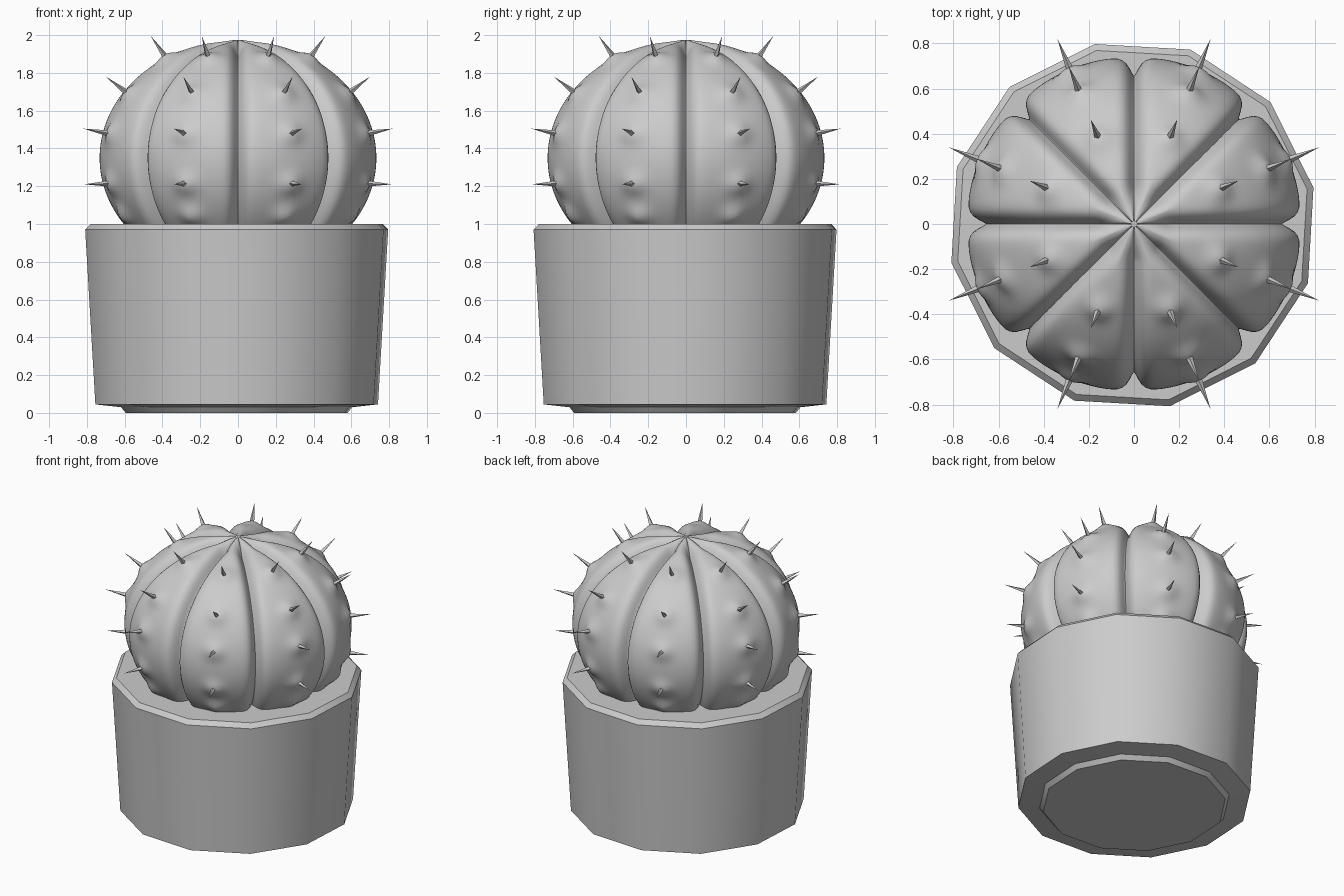
import bpy, bmesh
from math import sin, cos, pi, exp, radians
from mathutils import Vector

cube = bpy.data.objects.get("Cube")
if cube:
    bpy.data.objects.remove(cube)

grey = bpy.data.materials.new("plain_grey")
grey.use_nodes = True
grey.diffuse_color = (0.6, 0.6, 0.6, 1)
grey.node_tree.nodes["Principled BSDF"].inputs["Base Color"].default_value = (0.6, 0.6, 0.6, 1)

LOBES, CENTRE_Z, HALF_HEIGHT = 8, 1.35, 0.625


def finish(bm, name, angle):
    bmesh.ops.recalc_face_normals(bm, faces=bm.faces)
    mesh = bpy.data.meshes.new(name)
    bm.to_mesh(mesh)
    bm.free()
    mesh.materials.append(grey)
    obj = bpy.data.objects.new(name, mesh)
    bpy.context.collection.objects.link(obj)
    bpy.ops.object.select_all(action='DESELECT')
    obj.select_set(True)
    bpy.context.view_layer.objects.active = obj
    bpy.ops.object.shade_smooth_by_angle(angle=radians(angle))
    return obj


def bridge(bm, rings):
    for low, high in zip(rings, rings[1:]):
        n = len(low)
        for i in range(n):
            j = (i + 1) % n
            bm.faces.new((low[i], low[j], high[j], high[i]))


# Pot: twelve-sided tapered body with a small foot and chamfered rim
bm = bmesh.new()
profile = [(0.6, 0), (0.625, 0.03), (0.764, 0.045), (0.819, 0.97), (0.79, 1.0)]
rings = []
for r, z in profile:
    angles = [radians(11.7 + 30 * i) for i in range(12)]
    rings.append([bm.verts.new((r * cos(a) - 0.007, r * sin(a) - 0.005, z)) for a in angles])
bridge(bm, rings)
bm.faces.new(rings[0][::-1])
bm.faces.new(rings[-1])
finish(bm, "pot", 35)

# Spines on each lobe: (base radius, base height), (tip radius, tip height)
spines = [((0.40, 1.865), (0.50, 1.995)), ((0.615, 1.68), (0.757, 1.78)),
          ((0.715, 1.475), (0.887, 1.505)), ((0.715, 1.215), (0.88, 1.21))]
bumps = [base for base, tip in spines] + [(0.64, 1.05)]


def cactus_point(t, lat):
    """Point on a lobe; t runs from groove to groove as -1..1, at latitude lat."""
    half = pi / LOBES
    flat = cos(lat)
    radius = 0.742 * flat
    edge = (1 - abs(t)) * half * radius             # distance to the groove
    fade = min(1, (radius / 0.17) ** 2)
    groove = 0.072 * fade * exp(-(edge / 0.032) ** 1.5)
    scale = 1 - 0.018 * t ** 4 - groove / 0.742
    r, z = radius * scale, CENTRE_Z + HALF_HEIGHT * sin(lat) * scale
    # Raised areole under each spine
    for br, bz in bumps:
        d2 = (r - br) ** 2 + (z - bz) ** 2 + (t * half * radius) ** 2
        lift = 0.03 * exp(-d2 / 0.0032)
        r += lift * cos(lat)
        z += lift * sin(lat)
    return r, z


# Cactus body: ribbed, slightly flattened ball
bm = bmesh.new()
STEPS, ROWS = 26, 84
rings = []
for row in range(ROWS):
    lat = radians(-46 + 135 * row / (ROWS - 1))
    ring = []
    for lobe in range(LOBES):
        for k in range(STEPS):
            t = sin(pi / 2 * (2 * k / STEPS - 1))   # finer steps near the grooves
            a = (lobe + 0.5 + t / 2) * 2 * pi / LOBES
            r, z = cactus_point(t, lat)
            ring.append(bm.verts.new((r * cos(a), r * sin(a), z)))
    rings.append(ring)
bridge(bm, rings)
bm.faces.new(rings[0][::-1])
bm.faces.new(rings[-1])
finish(bm, "cactus_body", 60)

# Spines: four-sided needles
bm = bmesh.new()
for lobe in range(LOBES):
    a = (lobe + 0.5) * 2 * pi / LOBES
    for (br, bz), (tr, tz) in spines:
        base = Vector((br * cos(a), br * sin(a), bz))
        tip = Vector((tr * cos(a), tr * sin(a), tz))
        side = Vector((-sin(a), cos(a), 0)) * 0.019
        up = (tip - base).cross(side).normalized() * 0.019
        corners = [bm.verts.new(base + d) for d in (side, up, -side, -up)]
        point = bm.verts.new(tip)
        for i in range(4):
            bm.faces.new((corners[i], corners[(i + 1) % 4], point))
        bm.faces.new(corners[::-1])
finish(bm, "spines", 30)
